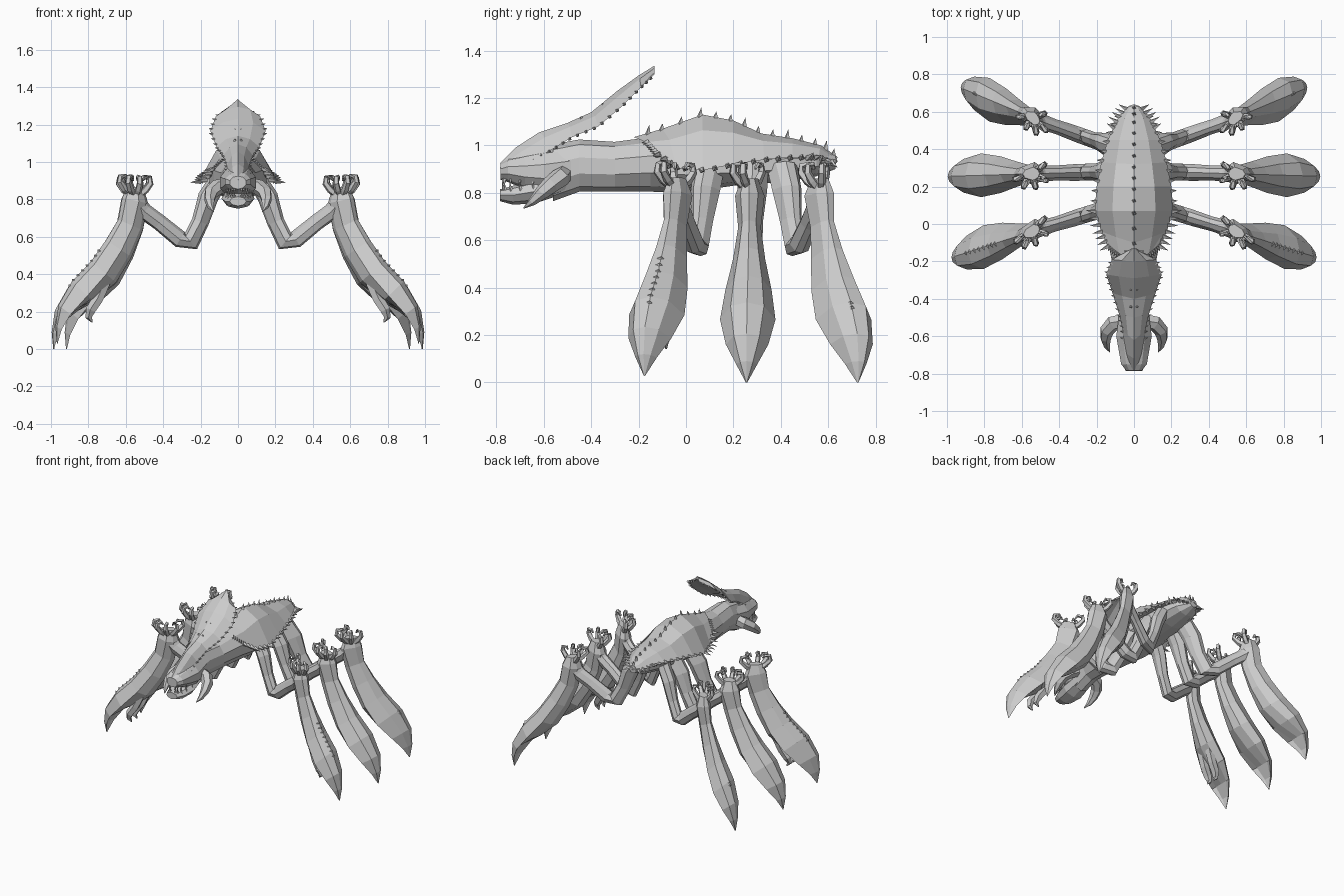
import bpy, bmesh, math
from mathutils import Vector as V

if "Cube" in bpy.data.objects:
    bpy.data.objects.remove(bpy.data.objects["Cube"])


def finish(name, bm, mirror=False):
    if mirror:
        d = bmesh.ops.duplicate(bm, geom=bm.verts[:] + bm.edges[:] + bm.faces[:])
        for v in d["geom"]:
            if isinstance(v, bmesh.types.BMVert):
                v.co.x *= -1
    bmesh.ops.recalc_face_normals(bm, faces=bm.faces[:])
    me = bpy.data.meshes.new(name)
    bm.to_mesh(me)
    bm.free()
    ob = bpy.data.objects.new(name, me)
    bpy.context.collection.objects.link(ob)


def loft(bm, rings):
    vs = [[bm.verts.new(p) for p in r] for r in rings]
    n = len(vs[0])
    for a, b in zip(vs, vs[1:]):
        for i in range(n):
            j = (i + 1) % n
            bm.faces.new((a[i], a[j], b[j], b[i]))
    bm.faces.new(vs[0])
    bm.faces.new(vs[-1])


def spike(bm, p, d, length, rad):
    p, d = V(p), V(d).normalized()
    u = d.orthogonal().normalized()
    w = d.cross(u)
    base = [bm.verts.new(p - d * 0.01 + rad * (u * math.cos(a) + w * math.sin(a)))
            for a in (0.4, 1.97, 3.54, 5.11)]
    tip = bm.verts.new(p + d * length)
    for i in range(4):
        bm.faces.new((base[i], base[(i + 1) % 4], tip))
    bm.faces.new(base)


def tube(bm, pts, radii, n=6):
    pts = [V(p) for p in pts]
    rings = []
    for i, (p, r) in enumerate(zip(pts, radii)):
        t = (pts[min(i + 1, len(pts) - 1)] - pts[max(i - 1, 0)]).normalized()
        u = t.cross(V((0.95, 0.1, 0.3))).normalized()
        w = t.cross(u)
        rings.append([p + r * (u * math.cos(k * math.tau / n) + w * math.sin(k * math.tau / n))
                      for k in range(n)])
    loft(bm, rings)


def oval_rings(secs, n=10):
    # sections: y, centre z, half width, half height
    return [[V((w * math.sin(k * math.tau / n), y, z + h * math.cos(k * math.tau / n)))
             for k in range(n)] for y, z, w, h in secs]


def plate_rings(secs):
    # sections: ridge y, edge y, half width, ridge z, edge z; concave below
    out = []
    for yr, ye, w, zr, ze in secs:
        h, ym = zr - ze, (yr + ye) / 2
        half = [(0.55 * w, ym, ze + 0.72 * h), (w, ye, ze), (0.5 * w, ym, ze + 0.25 * h)]
        r = [V((0, yr, zr))] + [V(p) for p in half] + [V((0, yr, ze + 0.4 * h))]
        out.append(r + [V((-p[0], p[1], p[2])) for p in reversed(half)])
    return out


def along(rings, idx, t):
    i = min(int(t), len(rings) - 2)
    return rings[i][idx].lerp(rings[i + 1][idx], t - i)


# torso and neck
bm = bmesh.new()
loft(bm, oval_rings([(-.56, .885, .08, .12), (-.45, .915, .085, .11), (-.3, .91, .10, .105),
                     (-.15, .92, .135, .115), (0, .91, .16, .11), (.2, .91, .15, .08),
                     (.4, .92, .13, .075), (.55, .93, .09, .06), (.63, .93, .03, .03)]))
finish("torso", bm)

# head, with the mouth opening between it and the lower jaw
bm = bmesh.new()
loft(bm, oval_rings([(-.782, .89, .045, .035), (-.75, .895, .072, .05), (-.68, .89, .085, .075),
                     (-.60, .89, .10, .095), (-.46, .91, .08, .09)]))
finish("head", bm)
bm = bmesh.new()
loft(bm, oval_rings([(-.785, .79, .045, .025), (-.73, .79, .07, .04), (-.64, .805, .088, .05),
                     (-.5, .85, .07, .05)], 8))
finish("lower_jaw", bm)
bm = bmesh.new()
for i in range(5):
    p = .02 + .013 * i, -.77 + .008 * i * i
    spike(bm, (*p, .86), (0, -.2, -1), .035, .01)
    spike(bm, (*p, .815), (0, -.2, 1), .03, .01)
finish("teeth", bm, True)

# hooked cheek tusks
bm = bmesh.new()
tube(bm, [(.07, -.52, .875), (.11, -.53, .865), (.145, -.57, .835), (.152, -.61, .80),
          (.146, -.65, .762), (.13, -.685, .735)], [.04, .042, .038, .03, .018, .002])
finish("tusks", bm, True)

# swept head crest
crest = plate_rings([(-.785, -.77, .035, .925, .89), (-.72, -.68, .055, .99, .92),
                     (-.62, -.57, .06, 1.055, .98), (-.50, -.48, .08, 1.095, 1.035),
                     (-.40, -.37, .115, 1.14, 1.08), (-.29, -.27, .148, 1.23, 1.165),
                     (-.20, -.19, .118, 1.295, 1.245), (-.132, -.132, .015, 1.337, 1.30)])
bm = bmesh.new()
loft(bm, crest)
finish("crest", bm)
bm = bmesh.new()
for i in range(18):
    spike(bm, along(crest, 2, 1.3 + i * .32), (1, .25, .25), .016, .009)
finish("crest_edge_spikes", bm, True)
bm = bmesh.new()
for y, z in ((-.44, 1.11), (-.35, 1.165)):
    spike(bm, (.015, y, z), (.2, -.2, 1), .015, .02)
finish("crest_bumps", bm, True)

# back shell
shell = plate_rings([(-.22, -.12, .14, 1.035, .96), (-.1, -.04, .175, 1.07, .905),
                     (.07, .07, .21, 1.13, .895), (.2, .2, .20, 1.105, .92),
                     (.32, .33, .175, 1.05, .94), (.45, .45, .14, 1.03, .95),
                     (.57, .56, .09, 1.0, .95), (.64, .63, .03, .95, .92)])
bm = bmesh.new()
loft(bm, shell)
finish("back_shell", bm)

# shell spikes: ridge row, collar, edge row, tail
bm = bmesh.new()
for i in range(14):
    spike(bm, along(shell, 0, .5 + i * .48), (0, .15, 1), .025 if i % 3 else .035, .014)
finish("ridge_spikes", bm)
bm = bmesh.new()
for i in range(7):
    spike(bm, along(shell, 2, i * .33), (1, -.5 + .1 * i, -.1), .05, .015)
    spike(bm, shell[0][1].lerp(shell[0][2], i / 6), (.5, -.8, -.1), .02, .012)
for i in range(10):
    spike(bm, along(shell, 2, 2.4 + i * .42), (1, .1, .1), .028, .015)
for i in range(5):
    spike(bm, along(shell, 2, 5.6 + i * .3), (1, .6, .5 - .25 * i), .05, .014)
finish("shell_edge_spikes", bm, True)

# leg profiles: radius, z, half width, outer thickness, inner thickness
UPPER = [(.10, .91, .065, .05, .05), (.155, .81, .062, .06, .05), (.20, .68, .046, .048, .045),
         (.255, .575, .045, .05, .055), (.31, .585, .045, .048, .045), (.42, .675, .04, .045, .042),
         (.50, .735, .045, .045, .045), (.55, .79, .05, .05, .04)]
LOWER = [(.55, .86, .035, .045, .045), (.55, .79, .062, .075, .07), (.58, .66, .048, .07, .075),
         (.645, .53, .068, .08, .085), (.73, .40, .098, .085, .09), (.835, .28, .117, .09, .06),
         (.925, .17, .09, .065, .005), (.968, .08, .045, .03, -.005), (.985, .0, .003, .003, .003)]


def leg_rings(secs, place, lip):
    out = []
    for i, (r, z, w, to, ti) in enumerate(secs):
        a, b = secs[max(i - 1, 0)], secs[min(i + 1, len(secs) - 1)]
        t = V((b[0] - a[0], b[1] - a[1])).normalized()
        nr, nz = -t.y, t.x
        prof = [(0, to), (.6, .72 * to), (1, -lip * to), (.6, -.8 * ti), (0, -ti),
                (-.6, -.8 * ti), (-1, -lip * to), (-.6, .72 * to)]
        out.append([place(r + nr * q, s * w, z + nz * q) for s, q in prof])
    return out


# six legs: y offset, y slope, reach shortening, foot lift
for name, a, b, k, lift in (("front", .13, -.31, .04, .03), ("middle", .285, -.03, 0, 0),
                            ("rear", .37, .36, .14, 0)):
    def place(r, s, z):
        o = max(0, r - .5)
        return V((r - k * o, a + b * r + s, z + lift * o * 2))

    bm = bmesh.new()
    loft(bm, leg_rings(UPPER, place, 0))
    finish(name + "_upper_legs", bm, True)

    bm = bmesh.new()
    low = leg_rings(LOWER, place, .25)
    loft(bm, low)
    finish(name + "_lower_legs", bm, True)

    # curled fingers on the knee, mostly on the forward side
    bm = bmesh.new()
    for ang in (-150, -105, -65, -20, 140):
        c, s = math.cos(math.radians(ang)), math.sin(math.radians(ang))
        tube(bm, [place(.55 + c * q, s * q * .8, z) for q, z in
                  ((.02, .82), (.065, .85), (.095, .885), (.09, .915), (.06, .92), (.045, .90))],
             [.02, .019, .017, .015, .012, .005], 5)
    finish(name + "_knee_fingers", bm, True)

    # spurs tucked under the front feet
    if name == "front":
        bm = bmesh.new()
        for s in (-.04, .04):
            tube(bm, [place(.72, s, .34), place(.76, s, .25), place(.80, s, .19),
                      place(.81, s * .8, .15), place(.79, s * .8, .125)],
                 [.03, .03, .028, .018, .003], 5)
        finish("front_foot_spurs", bm, True)

    # serrated ridge on the front legs, small barbs on the rear
    if name != "middle":
        bm = bmesh.new()
        for i in range(8 if name == "front" else 2):
            t = 3.5 + i * .24 if name == "front" else 5 + i * .15
            spike(bm, along(low, 0, t), (.8, 0, .6), .008, .018)
        finish(name + "_leg_barbs", bm, True)
